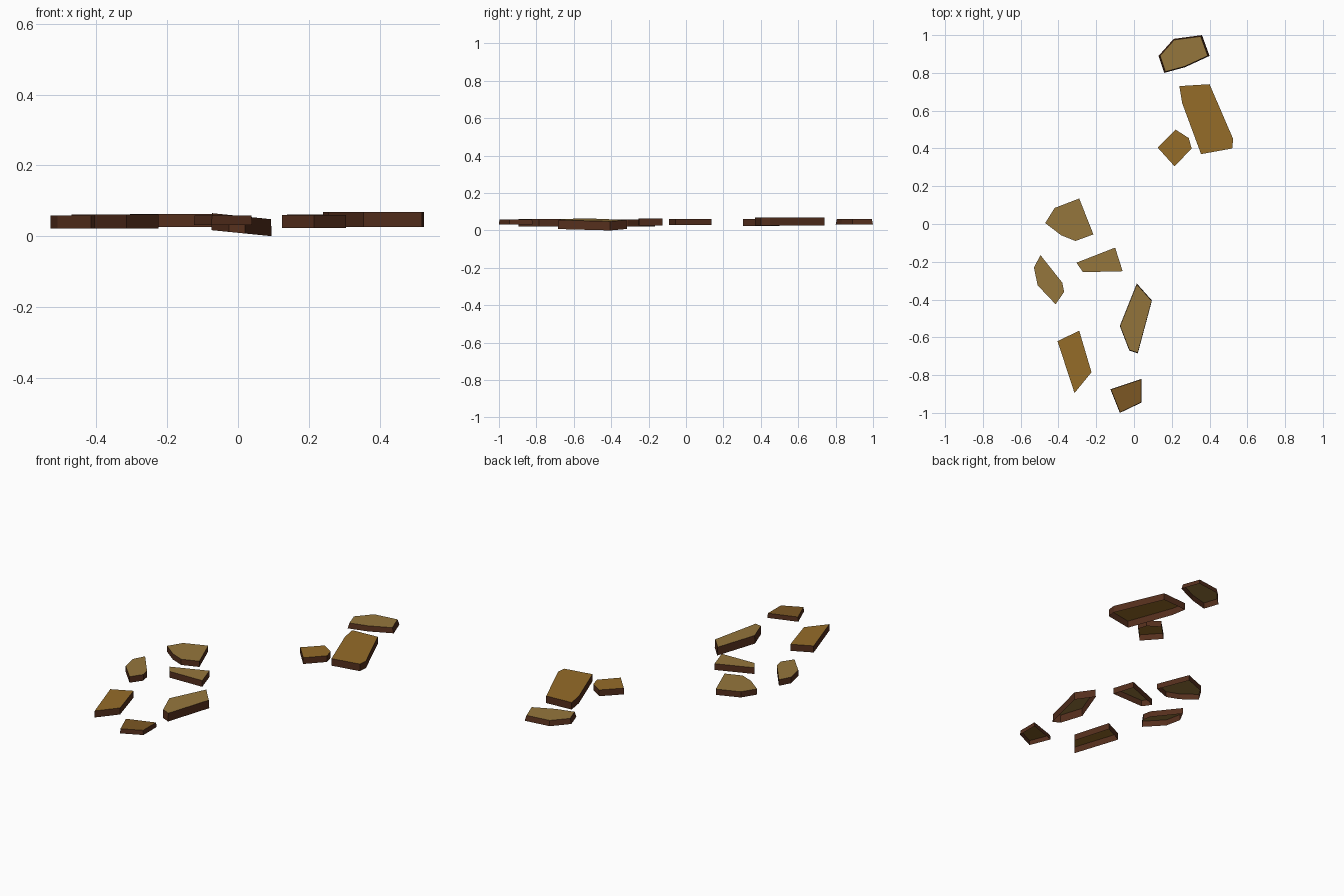
import bpy, bmesh

if "Cube" in bpy.data.objects:
    bpy.data.objects.remove(bpy.data.objects["Cube"])


def material(name, rgb):
    m = bpy.data.materials.new(name)
    m.diffuse_color = (*rgb, 1)
    m.use_nodes = True
    m.node_tree.nodes["Principled BSDF"].inputs["Base Color"].default_value = m.diffuse_color
    return m


TAN = material("tan", (0.30, 0.18, 0.045))
AMBER = material("amber", (0.30, 0.15, 0.022))
BROWN = material("brown", (0.20, 0.095, 0.017))
EDGE = material("dark_edge", (0.09, 0.028, 0.012))


def shard(name, mat, outline, bottom, top, flare=0.0, tilt=0.0):
    """Open-bottomed chip: flat top face and a skirt of side faces."""
    area = sum(x0 * y1 - x1 * y0 for (x0, y0), (x1, y1)
               in zip(outline, outline[1:] + outline[:1]))
    if area < 0:
        outline = outline[::-1]
    n = len(outline)
    cx = sum(p[0] for p in outline) / n
    cy = sum(p[1] for p in outline) / n
    bm = bmesh.new()
    upper, lower = [], []
    for x, y in outline:
        dz = tilt * (x - cx)
        upper.append(bm.verts.new((cx + (x - cx) * (1 - flare),
                                   cy + (y - cy) * (1 - flare), top + dz)))
        lower.append(bm.verts.new((x, y, bottom + dz)))
    bm.faces.new(upper)
    for i in range(n):
        j = (i + 1) % n
        bm.faces.new((lower[i], lower[j], upper[j], upper[i])).material_index = 1
    mesh = bpy.data.meshes.new(name)
    bm.to_mesh(mesh)
    bm.free()
    mesh.materials.append(mat)
    mesh.materials.append(EDGE)
    bpy.context.collection.objects.link(bpy.data.objects.new(name, mesh))


# Rear cluster
shard("rear_chip", TAN, [(.13, .89), (.21, .98), (.36, 1.0), (.40, .89),
      (.27, .83), (.16, .80)], .031, .062, flare=.07)
shard("large_slab", AMBER, [(.24, .73), (.40, .74), (.525, .45), (.52, .40),
      (.355, .37), (.255, .64)], .026, .068)
shard("small_chip", AMBER, [(.22, .50), (.29, .455), (.305, .40),
      (.215, .305), (.125, .405)], .023, .060)

# Front cluster
shard("middle_chip", TAN, [(-.42, .085), (-.29, .135), (-.215, -.055),
      (-.31, -.09), (-.385, -.06), (-.47, .005)], .028, .062)
shard("wedge_chip", TAN, [(-.305, -.205), (-.10, -.125), (-.06, -.25),
      (-.27, -.255)], .026, .063)
shard("left_chip", TAN, [(-.495, -.165), (-.38, -.31), (-.37, -.36),
      (-.415, -.425), (-.51, -.325), (-.53, -.23)], .022, .058)
shard("left_slab", AMBER, [(-.29, -.565), (-.225, -.785), (-.315, -.895),
      (-.405, -.62)], .022, .061)
shard("tilted_slab", TAN, [(.015, -.315), (.095, -.405), (.02, -.685),
      (-.025, -.67), (-.075, -.54)], .009, .057, flare=.02, tilt=-.10)
shard("front_chip", BROWN, [(-.125, -.875), (.04, -.82), (.04, -.945),
      (-.075, -1.0)], .032, .059, flare=.03)
